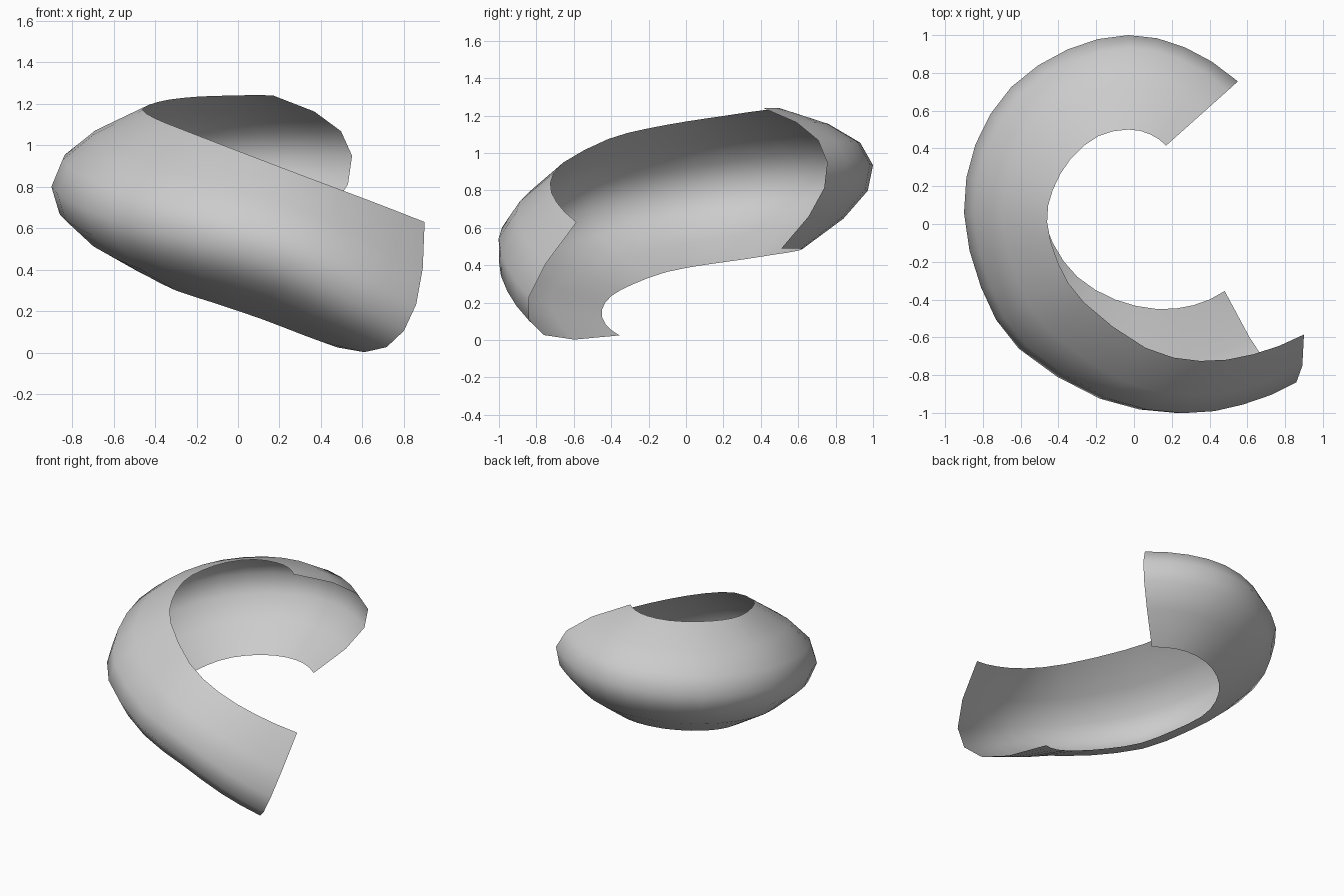
import bpy
from mathutils import Vector

# Stations along the spiral: top lip, outer crest and bottom lip of the channel
STATIONS = [
    ((.90, -.585, .63), (.80, -.84, .105), (.48, -.355, .025)),
    ((.63, -.69, .735), (.53, -.955, .26), (.315, -.43, .085)),
    ((.35, -.725, .84), (.22, -1.0, .42), (.12, -.45, .16)),
    ((.06, -.655, .95), (-.18, -.925, .53), (-.10, -.40, .235)),
    ((-.265, -.415, 1.075), (-.61, -.66, .645), (-.30, -.28, .30)),
    ((-.40, -.21, 1.13), (-.81, -.335, .73), (-.43, -.10, .365)),
    ((-.46, .01, 1.17), (-.90, .06, .80), (-.50, .12, .405)),
    ((-.43, .18, 1.195), (-.84, .42, .85), (-.47, .30, .43)),
    ((-.335, .345, 1.22), (-.65, .725, .885), (-.37, .46, .455)),
    ((-.19, .465, 1.235), (-.35, .925, .915), (-.21, .575, .473)),
    ((-.03, .50, 1.24), (-.03, 1.0, .935), (-.03, .62, .485)),
    ((.085, .475, 1.242), (.27, .935, .945), (.13, .595, .49)),
    ((.17, .415, 1.24), (.55, .755, .95), (.27, .51, .49)),
]
# Half-round profile: (depth, height) as fractions of crest depth and half chord
PROFILE = [(0, 1), (.55, .67), (.89, .34), (1, 0), (.89, -.34), (.55, -.67), (0, -1)]
STEPS = 2


def smooth_path(points):
    """Catmull-Rom curve through the points."""
    p = [Vector(q) for q in points]
    p = [3 * p[0] - 3 * p[1] + p[2]] + p + [3 * p[-1] - 3 * p[-2] + p[-3]]
    out = []
    for i in range(1, len(p) - 2):
        a, b, c, d = p[i - 1:i + 3]
        for k in range(STEPS):
            t = k / STEPS
            out.append(.5 * (2 * b + (c - a) * t + (2 * a - 5 * b + 4 * c - d) * t ** 2
                             + (3 * b - a - 3 * c + d) * t ** 3))
    return out + [p[-2]]


# Spiral channel: sweep the profile between the three guide curves
verts = []
for top, crest, bottom in zip(*(smooth_path(g) for g in zip(*STATIONS))):
    mid, half = (top + bottom) / 2, (top - bottom) / 2
    verts += [mid + (crest - mid) * d + half * h for d, h in PROFILE]

n = len(PROFILE)
faces = [(r * n + c, r * n + c + 1, (r + 1) * n + c + 1, (r + 1) * n + c)
         for r in range(len(verts) // n - 1) for c in range(n - 1)]

mesh = bpy.data.meshes.new("spiral_channel")
mesh.from_pydata(verts, [], faces)
mesh.shade_smooth()
channel = bpy.data.objects.new("spiral_channel", mesh)
bpy.context.collection.objects.link(channel)
